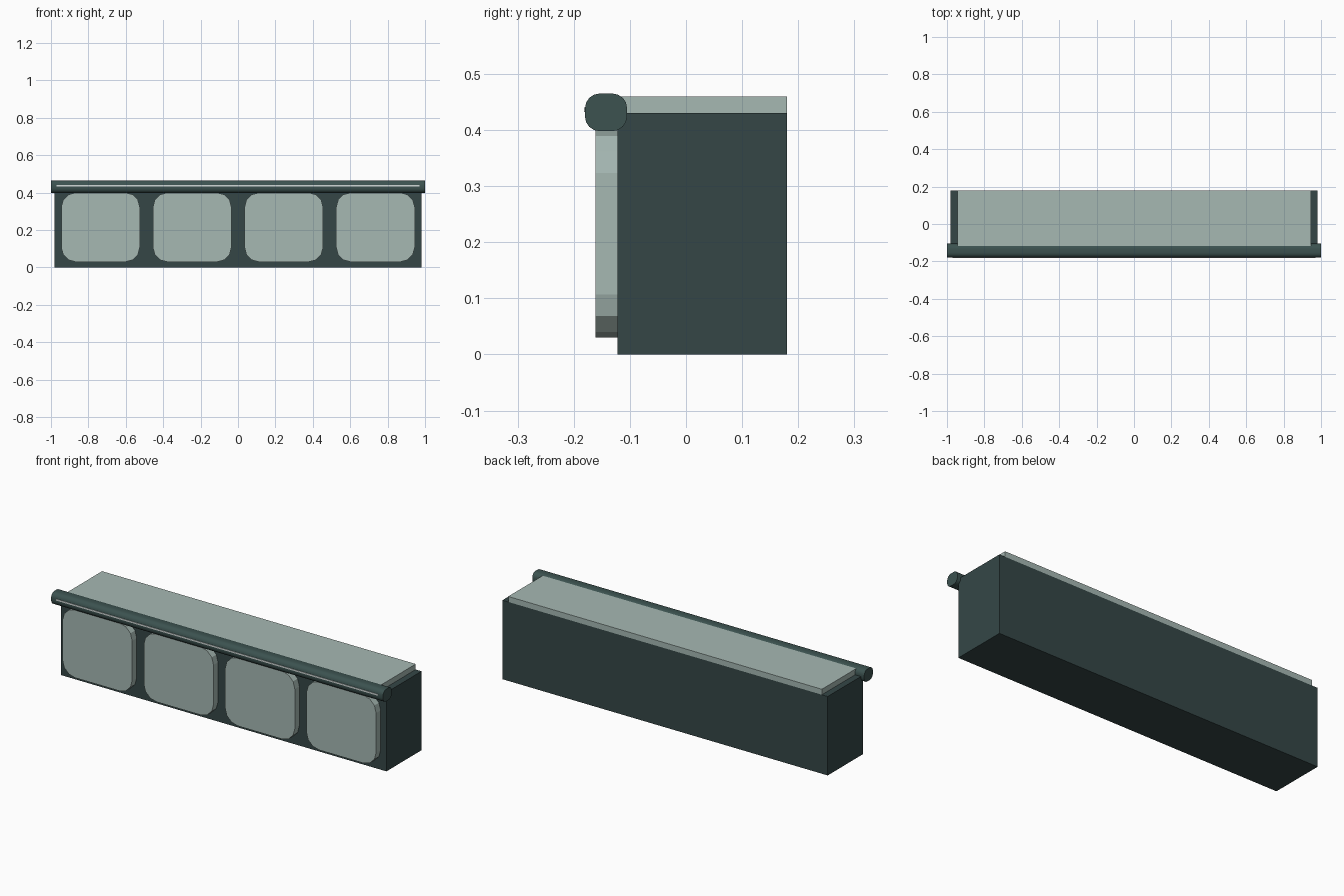
import bpy, bmesh
from math import sin, cos, pi

if "Cube" in bpy.data.objects:
    bpy.data.objects.remove(bpy.data.objects["Cube"])


def material(name, rgb):
    m = bpy.data.materials.new(name)
    m.diffuse_color = (*rgb, 1)
    m.use_nodes = True
    m.node_tree.nodes["Principled BSDF"].inputs["Base Color"].default_value = m.diffuse_color
    return m


DARK = material("dark_green", (0.035, 0.062, 0.062))
PALE = material("pale_green", (0.38, 0.48, 0.45))
RAIL = material("rail_green", (0.045, 0.085, 0.08))
TRIM = material("trim_white", (0.65, 0.7, 0.69))


def rounded(w, h, r, seg):
    """Outline of a rounded rectangle centred on the origin."""
    pts = []
    for q, (sx, sy) in enumerate([(1, 1), (-1, 1), (-1, -1), (1, -1)]):
        for k in range(seg + 1):
            a = (q + k / seg) * pi / 2
            pts.append((sx * (w / 2 - r) + r * cos(a), sy * (h / 2 - r) + r * sin(a)))
    return pts


def prism(name, start, step, mat, smooth=False):
    """Extrude a closed 3D outline along the vector step."""
    bm = bmesh.new()
    face = bm.faces.new([bm.verts.new(p) for p in start])
    geo = bmesh.ops.extrude_face_region(bm, geom=[face], use_keep_orig=True)["geom"]
    bmesh.ops.translate(bm, verts=[g for g in geo if isinstance(g, bmesh.types.BMVert)], vec=step)
    bmesh.ops.recalc_face_normals(bm, faces=bm.faces)
    me = bpy.data.meshes.new(name)
    bm.to_mesh(me)
    bm.free()
    ob = bpy.data.objects.new(name, me)
    bpy.context.collection.objects.link(ob)
    me.materials.append(mat)
    if smooth:
        bpy.ops.object.select_all(action="DESELECT")
        bpy.context.view_layer.objects.active = ob
        ob.select_set(True)
        bpy.ops.object.shade_smooth_by_angle(angle=pi / 5)
    return ob


def box(name, x0, x1, y0, y1, z0, z1, mat):
    base = [(x0, y0, z0), (x1, y0, z0), (x1, y1, z0), (x0, y1, z0)]
    return prism(name, base, (0, 0, z1 - z0), mat)


# Four cabinet bodies, each with a rounded block running through it
for i in range(4):
    cx = (i - 1.5) * 0.49
    box(f"cabinet_{i + 1}", cx - 0.245, cx + 0.245, -0.122, 0.18, 0, 0.43, DARK)
    outline = [(cx + u, -0.161, 0.215 + v) for u, v in rounded(0.42, 0.37, 0.077, 3)]
    prism(f"front_panel_{i + 1}", outline, (0, 0.34, 0), PALE)

# Top slab, inset at both ends
box("top_slab", -0.945, 0.945, -0.122, 0.18, 0.43, 0.46, PALE)

# Rounded rail along the front top edge
section = [(-1, -0.1425 + u, 0.4315 + v) for u, v in rounded(0.075, 0.067, 0.026, 4)]
prism("front_rail", section, (2, 0, 0), RAIL, smooth=True)

# Thin light strip on the rail
box("rail_trim", -0.97, 0.97, -0.182, -0.17, 0.432, 0.44, TRIM)
